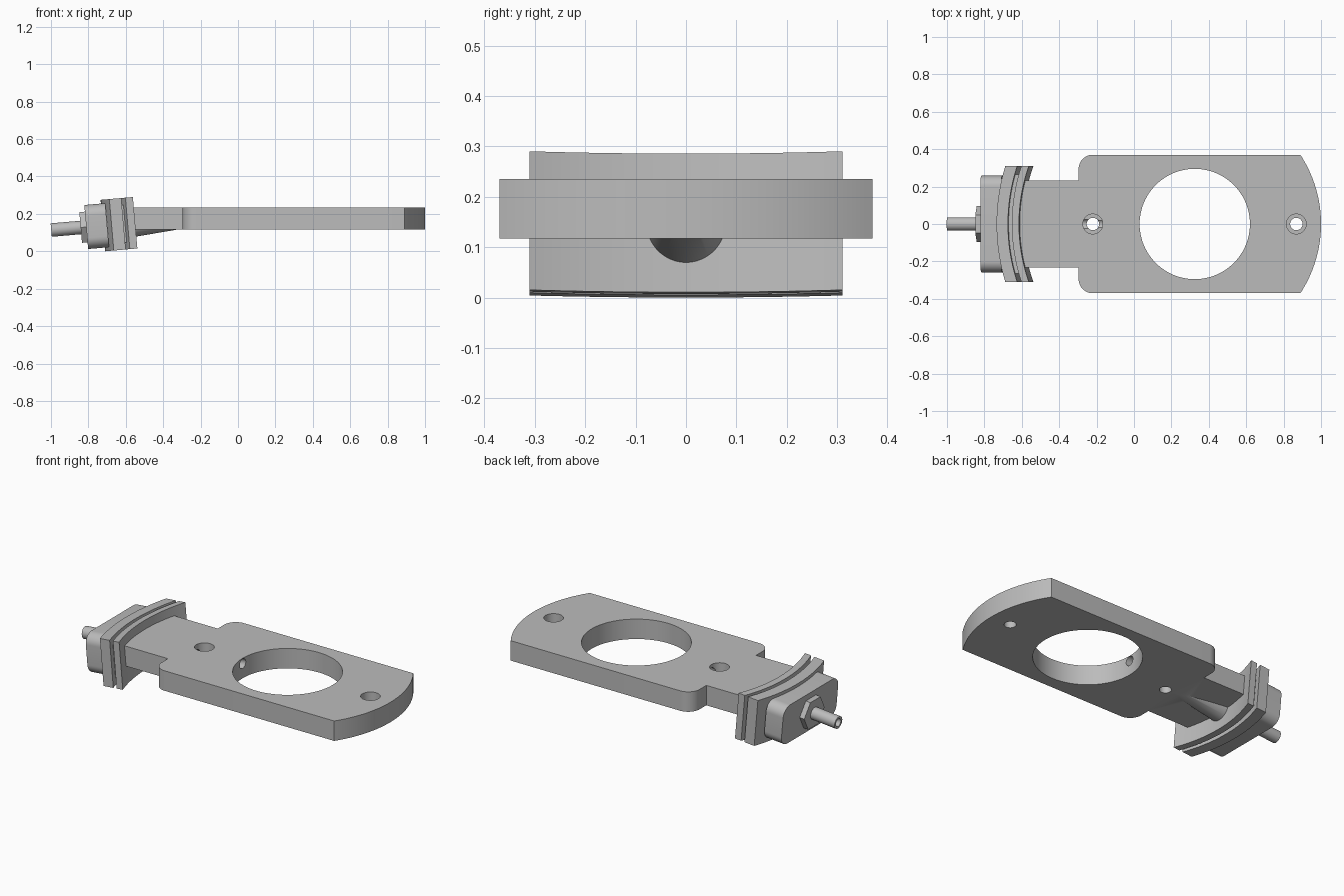
import bpy, bmesh, math
from mathutils import Matrix

if "Cube" in bpy.data.objects:
    bpy.data.objects.remove(bpy.data.objects["Cube"])

metal = bpy.data.materials.new("light_grey_metal")
metal.diffuse_color = (0.5, 0.5, 0.5, 1)
metal.use_nodes = True
metal.node_tree.nodes["Principled BSDF"].inputs["Base Color"].default_value = metal.diffuse_color

CX = 0.325                      # centre of big opening and of all end arcs
ALONG_X = Matrix(((0, 0, 1, 0), (1, 0, 0, 0), (0, 1, 0, 0), (0, 0, 0, 1)))
# frame of the tilted fitting: local x runs along the sloping bore
TILT = Matrix.Translation((-0.65, 0, 0.144)) @ Matrix.Rotation(math.radians(-5), 4, 'Y')
BORE = TILT @ ALONG_X


def arc(cx, cy, r, a0, a1, n):
    return [(cx + r * math.cos(math.radians(a0 + (a1 - a0) * i / n)),
             cy + r * math.sin(math.radians(a0 + (a1 - a0) * i / n))) for i in range(n + 1)]


def circle(r, n=64, cx=0, cy=0):
    return arc(cx, cy, r, 0, 360, n)[:-1]


def prism(name, outline, lo, hi, mat=Matrix(), end_scale=1):
    """Extrude a flat outline from lo to hi, then place it with a matrix."""
    bm = bmesh.new()
    a = [bm.verts.new((u, v, lo)) for u, v in outline]
    b = [bm.verts.new((u * end_scale, v * end_scale, hi)) for u, v in outline]
    bm.faces.new(a[::-1])
    bm.faces.new(b)
    for i in range(len(a)):
        j = (i + 1) % len(a)
        bm.faces.new((a[i], a[j], b[j], b[i]))
    bmesh.ops.recalc_face_normals(bm, faces=bm.faces)
    bm.transform(mat)
    me = bpy.data.meshes.new(name)
    bm.to_mesh(me)
    bm.free()
    me.materials.append(metal)
    ob = bpy.data.objects.new(name, me)
    bpy.context.collection.objects.link(ob)
    return ob


def boolean(ob, other, op='DIFFERENCE'):
    m = ob.modifiers.new("bool", 'BOOLEAN')
    m.operation, m.object, m.solver = op, other, 'EXACT'
    bpy.context.view_layer.objects.active = ob
    bpy.ops.object.modifier_apply(modifier=m.name)
    bpy.data.objects.remove(other)


def round_rect(w, h, r):
    pts = []
    for sx, sy, a in ((1, 1, 0), (-1, 1, 90), (-1, -1, 180), (1, -1, 270)):
        pts += arc(sx * (w - r), sy * (h - r), r, a, a + 90, 10)
    return pts


def curved_plate(name, r_out, r_in, half_w, half_h):
    """Plate bent around the opening centre, in the tilted frame."""
    def side(r, s):
        a = math.degrees(math.asin(half_w / r))
        return arc(CX + 0.65, 0, r, 180 - s * a, 180 + s * a, 32)
    return prism(name, side(r_out, 1) + side(r_in, -1), -half_h, half_h, TILT)


# Main plate with narrow neck, rounded shoulders and arched far end
half = [(-0.625, -0.233), (-0.296, -0.233)] + arc(-0.221, -0.295, 0.075, 180, 270, 12)
end = math.degrees(math.asin(0.37 / 0.675))
outline = half + arc(CX, 0, 0.675, -end, end, 40) + [(x, -y) for x, y in half[::-1]]
plate = prism("mounting_plate", outline, 0.117, 0.235)

# Tapered boss under the neck
boss = prism("boss", circle(0.08), 0.03, 0.38, BORE, end_scale=0.64)
boolean(plate, boss, 'UNION')

# Large opening, counterbored screw holes and sloping bore
boolean(plate, prism("cut", circle(0.295, 96, CX), 0, 0.5))
for x in (-0.22, 0.868):
    boolean(plate, prism("cut", circle(0.033, 48, x), 0, 0.5))
    boolean(plate, prism("cut", circle(0.053, 48, x), 0.165, 0.5))
boolean(plate, prism("cut", circle(0.028, 48), 0.12, 0.8, BORE))

# Curved flange: outer plate, recessed core, inner plate
curved_plate("outer_flange", 1.048, 0.987, 0.31, 0.138)
curved_plate("flange_core", 0.992, 0.96, 0.265, 0.10)
curved_plate("inner_flange", 0.966, 0.928, 0.31, 0.138)

# Rounded housing, hex nut and hollow tube
prism("housing", round_rect(0.258, 0.118, 0.06), -0.162, -0.05, BORE)
prism("hex_nut", circle(0.095, 6), -0.192, -0.155, BORE)
tube = prism("tube", circle(0.036, 48), -0.35, -0.18, BORE)
boolean(tube, prism("cut", circle(0.023, 48), -0.5, -0.2, BORE))

# Smooth round walls, keep corners crisp
bpy.ops.object.select_all(action='SELECT')
bpy.ops.object.shade_smooth_by_angle(angle=math.radians(30))
